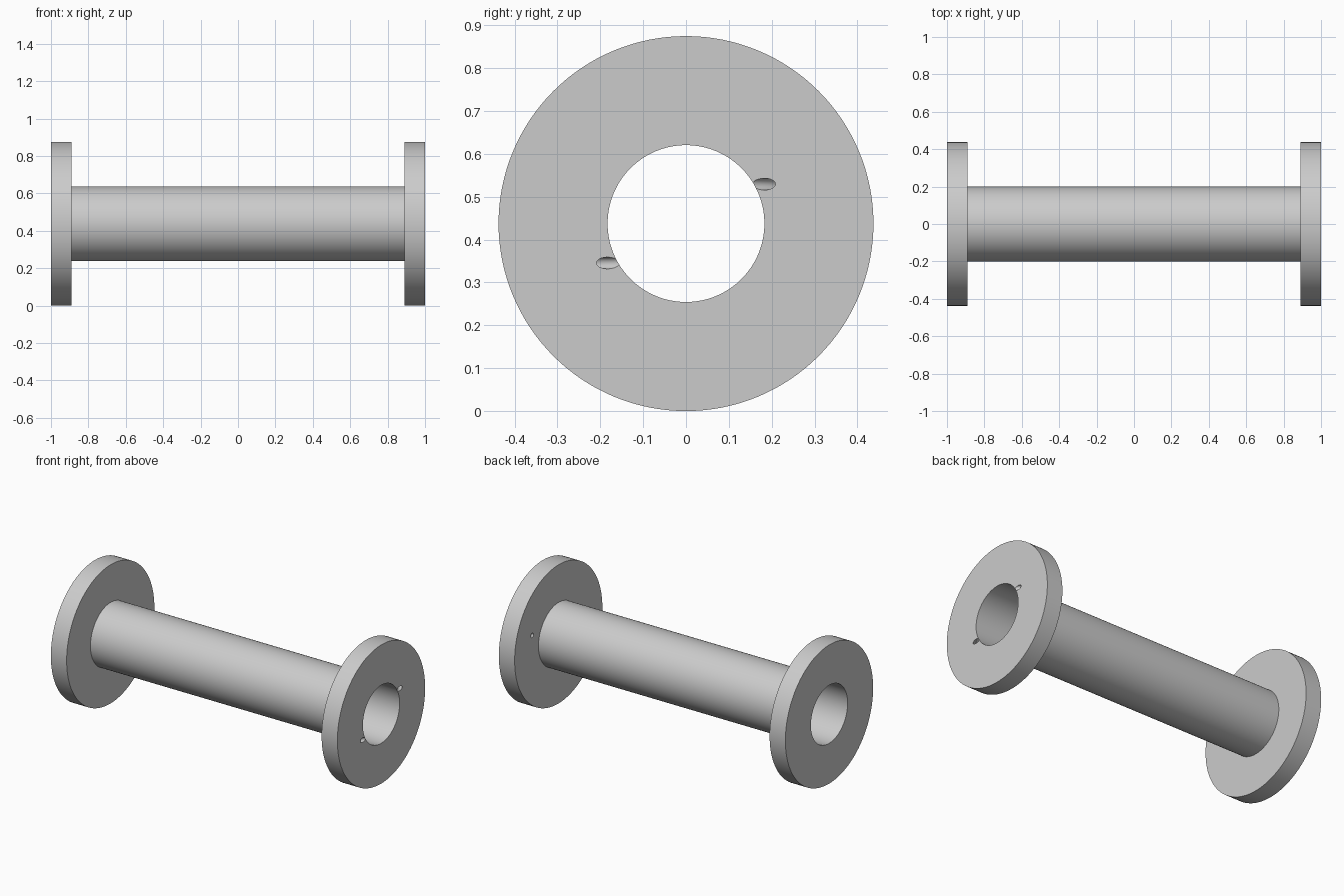
import bpy, bmesh, math
from mathutils import Vector

if "Cube" in bpy.data.objects:
    bpy.data.objects.remove(bpy.data.objects["Cube"])

R = 0.4375          # flange radius and axis height
SIDES = 128


def finish(bm, name):
    bmesh.ops.recalc_face_normals(bm, faces=bm.faces)
    me = bpy.data.meshes.new(name)
    bm.to_mesh(me)
    bm.free()
    ob = bpy.data.objects.new(name, me)
    bpy.context.collection.objects.link(ob)
    return ob


def bridge(bm, a, b):
    n = len(a)
    for i in range(n):
        j = (i + 1) % n
        bm.faces.new((a[i], a[j], b[j], b[i]))


# Spool: closed (x, radius) profile turned about the x axis
def spool():
    profile = [(-1, 0.183), (-1, R), (-0.89, R), (-0.89, 0.2),
               (0.89, 0.2), (0.89, R), (1, R), (1, 0.183)]
    bm = bmesh.new()
    rings = []
    for x, r in profile:
        angles = [2 * math.pi * i / SIDES for i in range(SIDES)]
        rings.append([bm.verts.new((x, r * math.cos(a), R + r * math.sin(a))) for a in angles])
    for k in range(len(rings)):
        bridge(bm, rings[k], rings[(k + 1) % len(rings)])
    return finish(bm, "spool")


# Curved cord hole: a round tube swept along a bend through the right flange
def cord_hole(s):
    p0, p1, p2 = Vector((1, 0.183)), Vector((0.954, 0.263)), Vector((0.89, 0.263))
    path = [p0 + (p0 - p1).normalized() * 0.05]
    for i in range(9):
        t = i / 8
        path.append(p0 * (1 - t) ** 2 + p1 * 2 * t * (1 - t) + p2 * t * t)
    path.append(p2 + Vector((-0.03, 0)))
    bm = bmesh.new()
    rings = []
    for i, p in enumerate(path):
        d = (path[min(i + 1, len(path) - 1)] - path[max(i - 1, 0)]).normalized()
        ring = []
        for k in range(24):
            a = 2 * math.pi * k / 24
            u, w = 0.0137 * math.cos(a), 0.0137 * math.sin(a)
            ring.append(bm.verts.new((p.x - d.y * u, s * (p.y + d.x * u), R + s * (0.092 + w))))
        rings.append(ring)
    for a, b in zip(rings, rings[1:]):
        bridge(bm, a, b)
    bm.faces.new(rings[0])
    bm.faces.new(rings[-1])
    return finish(bm, "cord_hole_cutter")


body = spool()
bpy.context.view_layer.objects.active = body
for s in (1, -1):
    cutter = cord_hole(s)
    cutter.hide_render = True
    mod = body.modifiers.new("cord_hole", 'BOOLEAN')
    mod.operation = 'DIFFERENCE'
    mod.solver = 'EXACT'
    mod.object = cutter
    bpy.ops.object.modifier_apply(modifier=mod.name)
    bpy.data.objects.remove(cutter)

body.select_set(True)
bpy.ops.object.shade_smooth_by_angle(angle=math.radians(30))
